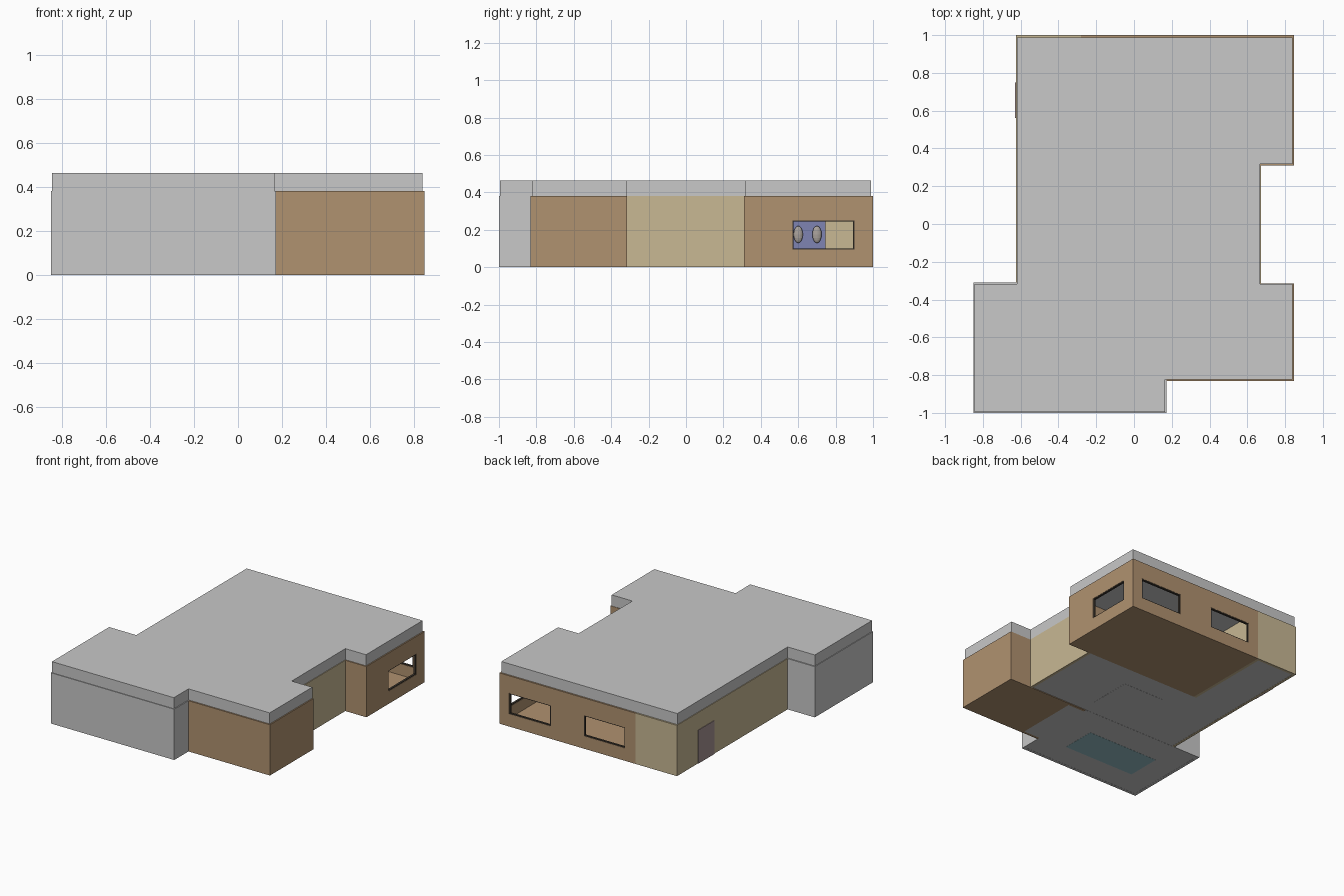
import bpy, bmesh

if "Cube" in bpy.data.objects:
    bpy.data.objects.remove(bpy.data.objects["Cube"])

def material(name, r, g, b):
    m = bpy.data.materials.new(name)
    m.diffuse_color = (r, g, b, 1)
    m.use_nodes = True
    m.node_tree.nodes["Principled BSDF"].inputs["Base Color"].default_value = m.diffuse_color
    return m

GREY = material("light_grey", 0.58, 0.58, 0.58)
BROWN = material("brown", 0.434, 0.287, 0.162)
TAN = material("tan", 0.578, 0.479, 0.296)
DOOR = material("mauve_door", 0.38, 0.29, 0.29)
TEAL = material("teal", 0.30, 0.52, 0.57)
PURPLE = material("blue_purple", 0.21, 0.23, 0.45)
PILLOW = material("beige", 0.40, 0.36, 0.33)
DARK = material("dark_frame", 0.05, 0.04, 0.03)

def prism(name, outline, z0, z1, mat):
    """Extrude a flat outline straight up."""
    bm = bmesh.new()
    face = bm.faces.new([bm.verts.new((x, y, z0)) for x, y in outline])
    ext = bmesh.ops.extrude_face_region(bm, geom=[face], use_keep_orig=True)
    top = [v for v in ext["geom"] if isinstance(v, bmesh.types.BMVert)]
    bmesh.ops.translate(bm, verts=top, vec=(0, 0, z1 - z0))
    bmesh.ops.recalc_face_normals(bm, faces=bm.faces)
    me = bpy.data.meshes.new(name)
    bm.to_mesh(me)
    bm.free()
    me.materials.append(mat)
    ob = bpy.data.objects.new(name, me)
    bpy.context.collection.objects.link(ob)
    return ob

def box(name, x0, x1, y0, y1, z0, z1, mat):
    return prism(name, [(x0, y0), (x1, y0), (x1, y1), (x0, y1)], z0, z1, mat)

def cut(ob, *bounds):
    """Cut a box-shaped opening and discard the cutter."""
    cutter = box("cutter", *bounds, ob.data.materials[0])
    cutter.hide_render = True
    mod = ob.modifiers.new("opening", "BOOLEAN")
    mod.operation, mod.solver, mod.object = "DIFFERENCE", "EXACT", cutter
    bpy.context.view_layer.update()
    deps = bpy.context.evaluated_depsgraph_get()
    mesh = bpy.data.meshes.new_from_object(ob.evaluated_get(deps))
    ob.modifiers.clear()
    ob.data = mesh
    bpy.data.objects.remove(cutter)

H, T = 0.38, 0.02          # wall height and thickness
W0, W1 = 0.095, 0.25       # window bottom and top
F = 0.006                  # window frame width

def wall(name, x0, x1, y0, y1, mat):
    return box(name, x0, x1, y0, y1, 0, H, mat)

# bedroom walls, brown, with three open windows
back = wall("bedroom_back_wall", -0.28, 0.847, 1 - T, 1, BROWN)
right = wall("bedroom_right_wall", 0.847 - T, 0.847, 0.31, 1 - T, BROWN)
wall("bedroom_front_wall", -0.28, 0.847 - T, 0.31, 0.31 + T, BROWN)
for x0, x1 in ((0.42, 0.765), (-0.195, 0.145)):
    cut(back, x0, x1, 0.9, 1.1, W0, W1)
    for a, b, c, d in ((x0, x1, W0, W0 + F), (x0, x1, W1 - F, W1),
                       (x0, x0 + F, W0 + F, W1 - F), (x1 - F, x1, W0 + F, W1 - F)):
        box("back_window_frame", a, b, 0.983, 0.998, c, d, DARK)
y0, y1 = 0.57, 0.90
cut(right, 0.7, 0.9, y0, y1, W0, W1)
for a, b, c, d in ((y0, y1, W0, W0 + F), (y0, y1, W1 - F, W1),
                   (y0, y0 + F, W0 + F, W1 - F), (y1 - F, y1, W0 + F, W1 - F)):
    box("right_window_frame", 0.83, 0.845, a, b, c, d, DARK)

# hall walls, tan
wall("hall_left_wall", -0.625, -0.625 + T, -0.31, 1 - T, TAN)
wall("hall_back_wall", -0.625, -0.28, 1 - T, 1, TAN)
wall("hall_right_wall", 0.672 - T, 0.672, -0.315, 0.31, TAN)
wall("hall_inner_wall", -0.28 - T, -0.28, 0.31, 1 - T, TAN)

# front right room, brown
wall("side_room_front_wall", 0.172, 0.847, -0.832, -0.832 + T, BROWN)
wall("side_room_right_wall", 0.847 - T, 0.847, -0.832 + T, -0.315 - T, BROWN)
wall("side_room_back_wall", 0.172, 0.847, -0.315 - T, -0.315, BROWN)

# front left room, grey
wall("garage_front_wall", -0.85, 0.172, -1, -1 + T, GREY)
wall("garage_left_wall", -0.85, -0.85 + T, -1 + T, -0.31 - T, GREY)
wall("garage_right_wall", 0.172 - T, 0.172, -1 + T, -0.31 - T, GREY)
wall("garage_back_wall", -0.85, 0.172, -0.31 - T, -0.31, GREY)

# floors
box("bedroom_floor", -0.28, 0.847 - T, 0.31 + T, 1 - T, 0, 0.01, BROWN)
box("side_room_floor", 0.31, 0.847 - T, -0.832 + T, -0.315 - T, 0, 0.01, BROWN)
box("side_room_entry_floor", 0.172, 0.31, -0.832 + T, -0.315 - T, 0, 0.01, GREY)
box("garage_floor", -0.85 + T, 0.172 - T, -1 + T, -0.31 - T, 0.001, 0.01, GREY)
prism("hall_floor", [(-0.605, -0.31), (0.652, -0.31), (0.652, 0.31), (-0.30, 0.31),
                     (-0.30, 0.98), (-0.605, 0.98)], 0.001, 0.01, GREY)
box("central_core", -0.14, 0.20, -0.19, 0.14, 0, H, GREY)
box("teal_floor_panel", -0.64, -0.05, -0.79, -0.53, 0, 0.009, TEAL)

# door on the left wall
box("door", -0.629, -0.62, 0.56, 0.75, 0, 0.25, DOOR)

# bed against the inner wall
box("headboard", -0.275, -0.25, 0.41, 0.745, 0.01, 0.26, PURPLE)
box("mattress", -0.25, -0.03, 0.42, 0.74, 0.01, 0.095, PURPLE)
for y in (0.46, 0.60, 0.70):
    bpy.ops.mesh.primitive_uv_sphere_add(segments=16, ring_count=8, radius=1, location=(-0.235, y, 0.175))
    p = bpy.context.object
    p.name = "pillow"
    p.scale = (0.015, 0.025, 0.046)
    p.data.materials.append(PILLOW)

# flat roof slab, slightly inside the walls
prism("roof", [(-0.845, -0.995), (0.165, -0.995), (0.165, -0.822), (0.838, -0.822),
               (0.838, -0.318), (0.667, -0.318), (0.667, 0.318), (0.838, 0.318),
               (0.838, 0.988), (-0.62, 0.988), (-0.62, -0.318), (-0.845, -0.318)],
      H, 0.463, GREY)
